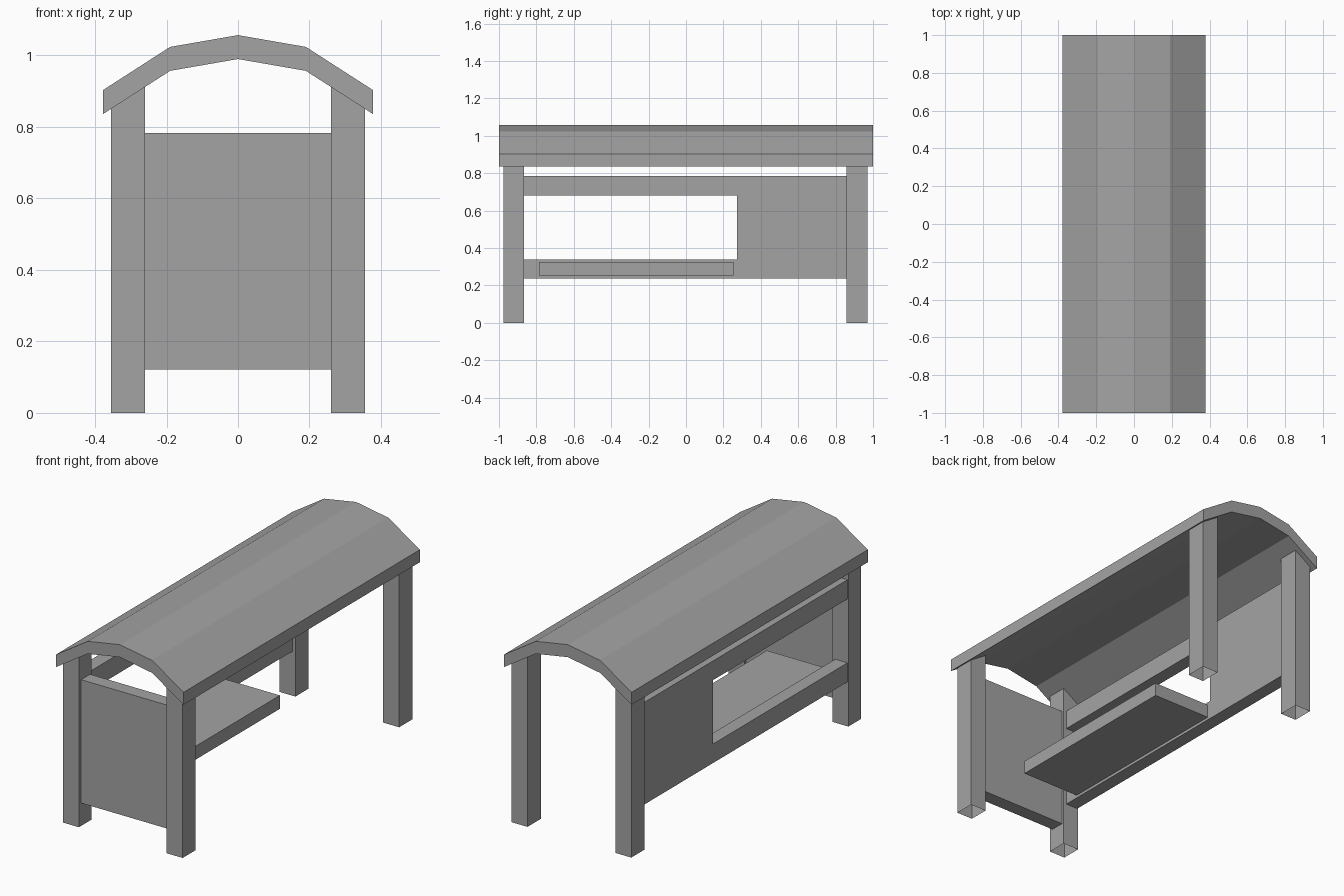
import bpy
import bmesh
from mathutils import Vector

if "Cube" in bpy.data.objects:
    bpy.data.objects.remove(bpy.data.objects["Cube"])

grey = bpy.data.materials.new("dark_grey")
grey.diffuse_color = (0.37, 0.37, 0.37, 1)
grey.use_nodes = True
grey.node_tree.nodes["Principled BSDF"].inputs["Base Color"].default_value = grey.diffuse_color


def prism(name, outline, axis, lo, hi, open_bottom=False):
    """Extrude a flat outline along x or y between lo and hi."""
    bm = bmesh.new()
    verts = [bm.verts.new((a, lo, b) if axis == 'Y' else (lo, a, b)) for a, b in outline]
    face = bm.faces.new(verts)
    ext = bmesh.ops.extrude_face_region(bm, geom=[face])
    moved = [v for v in ext['geom'] if isinstance(v, bmesh.types.BMVert)]
    step = Vector((0, hi - lo, 0)) if axis == 'Y' else Vector((hi - lo, 0, 0))
    bmesh.ops.translate(bm, verts=moved, vec=step)
    bmesh.ops.recalc_face_normals(bm, faces=bm.faces)
    if open_bottom:
        ground = [f for f in bm.faces if all(abs(v.co.z) < 1e-5 for v in f.verts)]
        bmesh.ops.delete(bm, geom=ground, context='FACES_ONLY')
    mesh = bpy.data.meshes.new(name)
    bm.to_mesh(mesh)
    bm.free()
    mesh.materials.append(grey)
    obj = bpy.data.objects.new(name, mesh)
    bpy.context.collection.objects.link(obj)
    return obj


def rect(a0, a1, b0, b1):
    return [(a0, b0), (a1, b0), (a1, b1), (a0, b1)]


# Arched roof: four flat facets of constant vertical thickness
arch = [(-0.378, 0.903), (-0.19, 1.024), (0, 1.057), (0.19, 1.024), (0.378, 0.903)]
roof_drop = 0.067
underside = [(x, z - roof_drop) for x, z in reversed(arch)]
prism("roof", arch + underside, 'Y', -1.0, 1.0)

# Four hollow-footed corner posts, tops cut to the slope of the roof underside
for end, y0, y1 in (("front", -0.975, -0.867), ("back", 0.857, 0.97)):
    for side, s in (("left", -1), ("right", 1)):
        outline = [(s * 0.26, 0), (s * 0.355, 0), (s * 0.355, 0.851), (s * 0.26, 0.912)]
        prism(f"{end}_{side}_post", outline, 'Y', y0, y1, open_bottom=True)

# Front end panel between the front posts
prism("front_panel", rect(-0.26, 0.26, 0.122, 0.783), 'Y', -0.956, -0.88)

# Long side wall: solid at the back, window opening bounded by two rails
wall = [(-0.867, 0.238), (0.857, 0.238), (0.857, 0.785), (-0.867, 0.785),
        (-0.867, 0.682), (0.272, 0.682), (0.272, 0.34), (-0.867, 0.34)]
prism("side_wall", wall, 'X', -0.35, -0.277)

# Bench seat fixed to the side wall
prism("seat", rect(-0.785, 0.254, 0.253, 0.325), 'X', -0.277, 0.07)
